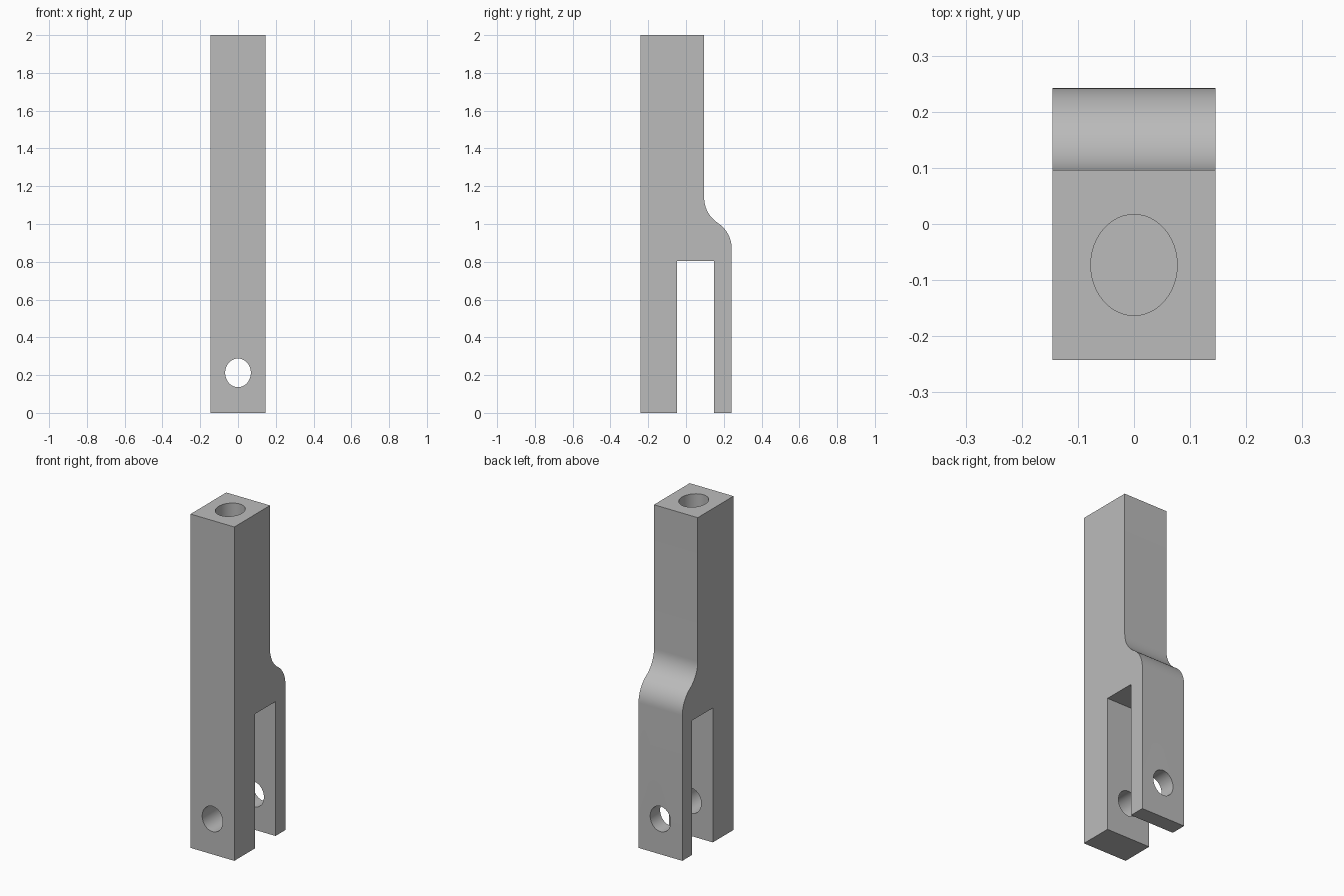
import bpy, bmesh
from math import sin, cos, pi, radians

cube = bpy.data.objects.get("Cube")
if cube:
    bpy.data.objects.remove(cube)

HALF_WIDTH = 0.145
FRONT, BACK, NECK = -0.242, 0.242, 0.096      # depth of the front, rear prong and upper shank
SLOT_FRONT, SLOT_BACK, SLOT_TOP = -0.047, 0.148, 0.805

grey = bpy.data.materials.new("plain grey")
grey.use_nodes = True
grey.diffuse_color = (0.5, 0.5, 0.5, 1)
grey.node_tree.nodes["Principled BSDF"].inputs["Base Color"].default_value = (0.5, 0.5, 0.5, 1)


def make_object(name, bm):
    bmesh.ops.recalc_face_normals(bm, faces=bm.faces)
    mesh = bpy.data.meshes.new(name)
    bm.to_mesh(mesh)
    bm.free()
    mesh.materials.append(grey)
    obj = bpy.data.objects.new(name, mesh)
    bpy.context.collection.objects.link(obj)
    return obj


def extrude_loop(name, loop, offset):
    bm = bmesh.new()
    face = bm.faces.new([bm.verts.new(p) for p in loop])
    new = bmesh.ops.extrude_face_region(bm, geom=[face])["geom"]
    bmesh.ops.translate(bm, vec=offset, verts=[v for v in new if isinstance(v, bmesh.types.BMVert)])
    return make_object(name, bm)


# S-shaped shoulder: a concave arc flowing into a mirrored convex arc
top_z, low_z, turn, steps = 1.14, 0.87, radians(56), 12
mid_y, mid_z = (NECK + BACK) / 2, (top_z + low_z) / 2
ry = (mid_y - NECK) / (1 - cos(turn))
rz = (top_z - mid_z) / sin(turn)
concave = [(NECK + ry * (1 - cos(turn * i / steps)), top_z - rz * sin(turn * i / steps))
           for i in range(steps + 1)]
convex = [(2 * mid_y - y, 2 * mid_z - z) for y, z in reversed(concave[:-1])]

# Forked body
side = [(FRONT, 0), (FRONT, 2), (NECK, 2)] + concave + convex + [
    (BACK, 0), (SLOT_BACK, 0), (SLOT_BACK, SLOT_TOP), (SLOT_FRONT, SLOT_TOP), (SLOT_FRONT, 0)]
side.remove((NECK, top_z)) if side.count((NECK, top_z)) > 1 else None
body = extrude_loop("forked_body", [(-HALF_WIDTH, y, z) for y, z in side], (2 * HALF_WIDTH, 0, 0))

# Cross pin hole and blind socket in the top
angles = [2 * pi * i / 48 for i in range(48)]
pin_cutter = extrude_loop("pin_hole_cutter",
                          [(0.068 * cos(a), -0.5, 0.212 + 0.076 * sin(a)) for a in angles], (0, 1, 0))
socket_cutter = extrude_loop("top_socket_cutter",
                             [(0.077 * cos(a), -0.073 + 0.09 * sin(a), 1.4) for a in angles], (0, 0, 0.8))

bpy.context.view_layer.objects.active = body
body.select_set(True)
for cutter in (pin_cutter, socket_cutter):
    mod = body.modifiers.new(cutter.name, "BOOLEAN")
    mod.operation = "DIFFERENCE"
    mod.solver = "EXACT"
    mod.object = cutter
    bpy.ops.object.modifier_apply(modifier=mod.name)
    bpy.data.objects.remove(cutter)

bpy.ops.object.shade_smooth_by_angle(angle=radians(30))
